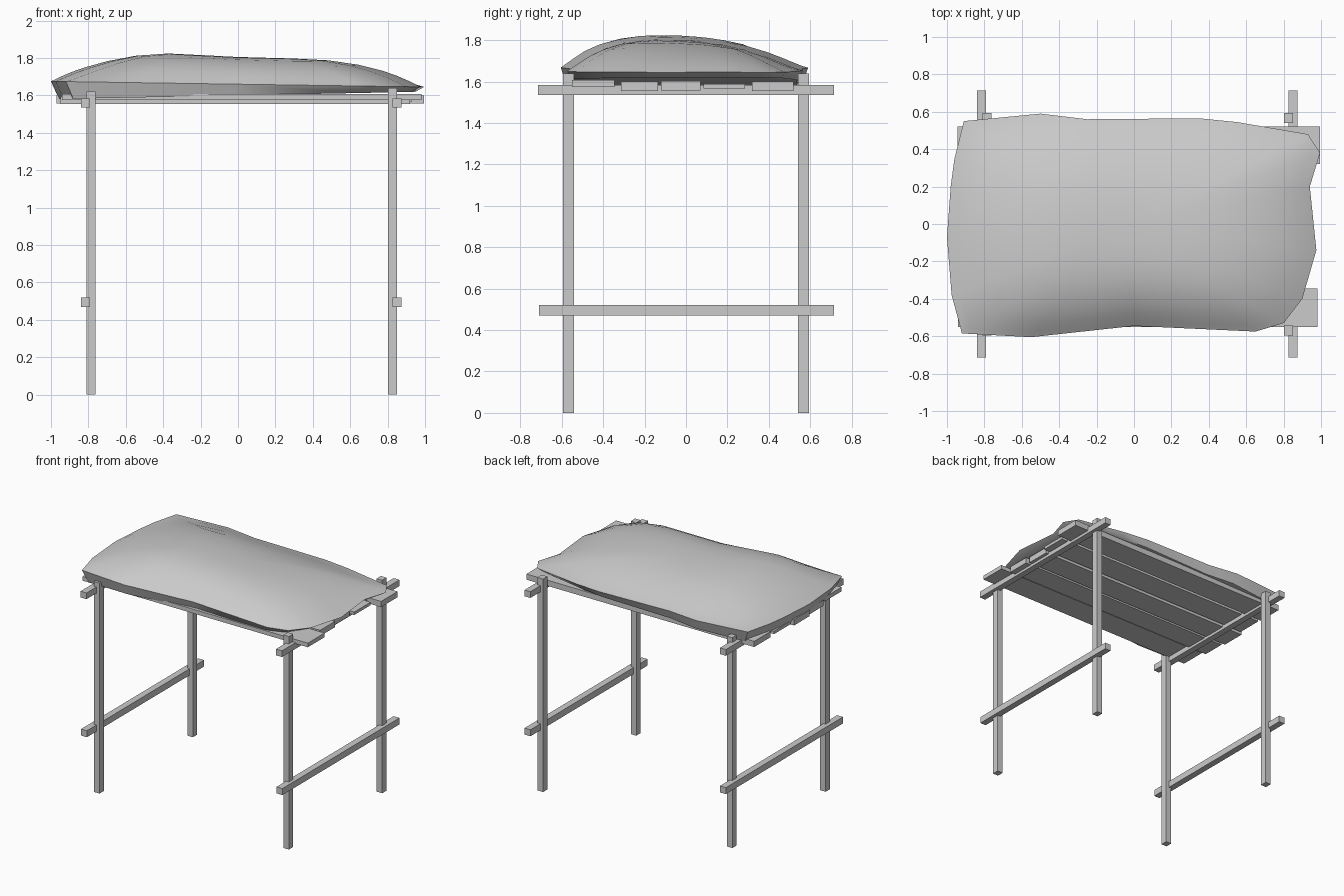
import bpy, bmesh
from mathutils import Vector

cube = bpy.data.objects.get("Cube")
if cube:
    bpy.data.objects.remove(cube, do_unlink=True)

# One plain grey for everything
grey = bpy.data.materials.new("plain_grey")
grey.use_nodes = True
colour = (0.6, 0.6, 0.6, 1)
grey.diffuse_color = colour
grey.node_tree.nodes["Principled BSDF"].inputs["Base Color"].default_value = colour


def add_object(name, bm):
    bmesh.ops.recalc_face_normals(bm, faces=bm.faces)
    mesh = bpy.data.meshes.new(name)
    bm.to_mesh(mesh)
    bm.free()
    mesh.materials.append(grey)
    obj = bpy.data.objects.new(name, mesh)
    bpy.context.collection.objects.link(obj)
    return obj


def box(name, x, y, z):
    """Box spanning the given (low, high) ranges."""
    bm = bmesh.new()
    bmesh.ops.create_cube(bm, size=1)
    for v in bm.verts:
        v.co = [r[0] if c < 0 else r[1] for c, r in zip(v.co, (x, y, z))]
    return add_object(name, bm)


def lerp_table(table, t):
    for (a, va), (b, vb) in zip(table, table[1:]):
        if t <= b:
            return va + (vb - va) * max(0, (t - a) / (b - a))
    return table[-1][1]


# Posts and side rails
for side, px, rx, top in (("right", -0.81, -0.84, 1.62), ("left", 0.803, 0.825, 1.64)):
    for end, y in (("front", -0.595), ("back", 0.54)):
        box(f"{end}_{side}_post", (px, px + 0.047), (y, y + 0.053), (0, top))
    box(f"{side}_upper_rail", (rx, rx + 0.05), (-0.715, 0.715), (1.535, 1.583))
    box(f"{side}_lower_rail", (rx, rx + 0.05), (-0.71, 0.715), (0.47, 0.52))

# Roof planks: x range, y range, z range
planks = [
    ((-0.94, 0.98), (-0.55, -0.345), (1.575, 1.607)),
    ((-0.95, 0.92), (-0.315, -0.135), (1.555, 1.6)),
    ((-0.97, 0.90), (-0.12, 0.07), (1.557, 1.603)),
    ((-0.95, 0.93), (0.085, 0.285), (1.567, 1.59)),
    ((-0.945, 0.995), (0.32, 0.52), (1.556, 1.6)),
]
for i, spans in enumerate(planks):
    box(f"roof_plank_{i + 1}", *spans)

# Bulging cover: rings of one outline, domed above and tucked in below
outline = [
    (-1, -0.07), (-0.98, 0.2), (-0.96, 0.35), (-0.91, 0.55), (-0.5, 0.59),
    (-0.25, 0.56), (0.35, 0.565), (0.55, 0.545), (0.93, 0.48), (0.995, 0.38),
    (0.94, 0.2), (0.975, -0.14), (0.9, -0.4), (0.8, -0.53), (0.65, -0.575),
    (0, -0.545), (-0.55, -0.605), (-0.92, -0.585), (-0.975, -0.38),
]
crest = [(-1, 1.79), (-0.8, 1.80), (-0.45, 1.83), (0, 1.805), (0.5, 1.795), (1, 1.77)]
centre = Vector((-0.05, -0.02))


def top_height(x, y, s):
    rim = 1.66 - 0.015 * x
    peak = lerp_table(crest, x) - 0.25 * (y + 0.12) ** 2
    return rim + (peak - rim) * (1 - s ** 4.5)


def bottom_height(x, y, s):
    return 1.6 + 0.02 * x


bm = bmesh.new()
rings = []
layers = [(0.85, bottom_height), (0.955, bottom_height)]
layers += [(s, top_height) for s in (1, 0.95, 0.88, 0.8, 0.68, 0.52, 0.35, 0.15)]
for s, height in layers:
    ring = []
    for p in outline:
        q = centre + (Vector(p) - centre) * s
        ring.append(bm.verts.new((q.x, q.y, height(q.x, q.y, s))))
    rings.append(ring)
n = len(outline)
for a, b in zip(rings, rings[1:]):
    for i in range(n):
        j = (i + 1) % n
        bm.faces.new((a[i], a[j], b[j], b[i]))
bm.faces.new(rings[0])
bm.faces.new(rings[-1])
cover = add_object("roof_cover", bm)

bpy.ops.object.select_all(action="DESELECT")
cover.select_set(True)
bpy.context.view_layer.objects.active = cover
bpy.ops.object.shade_smooth_by_angle(angle=0.9)
